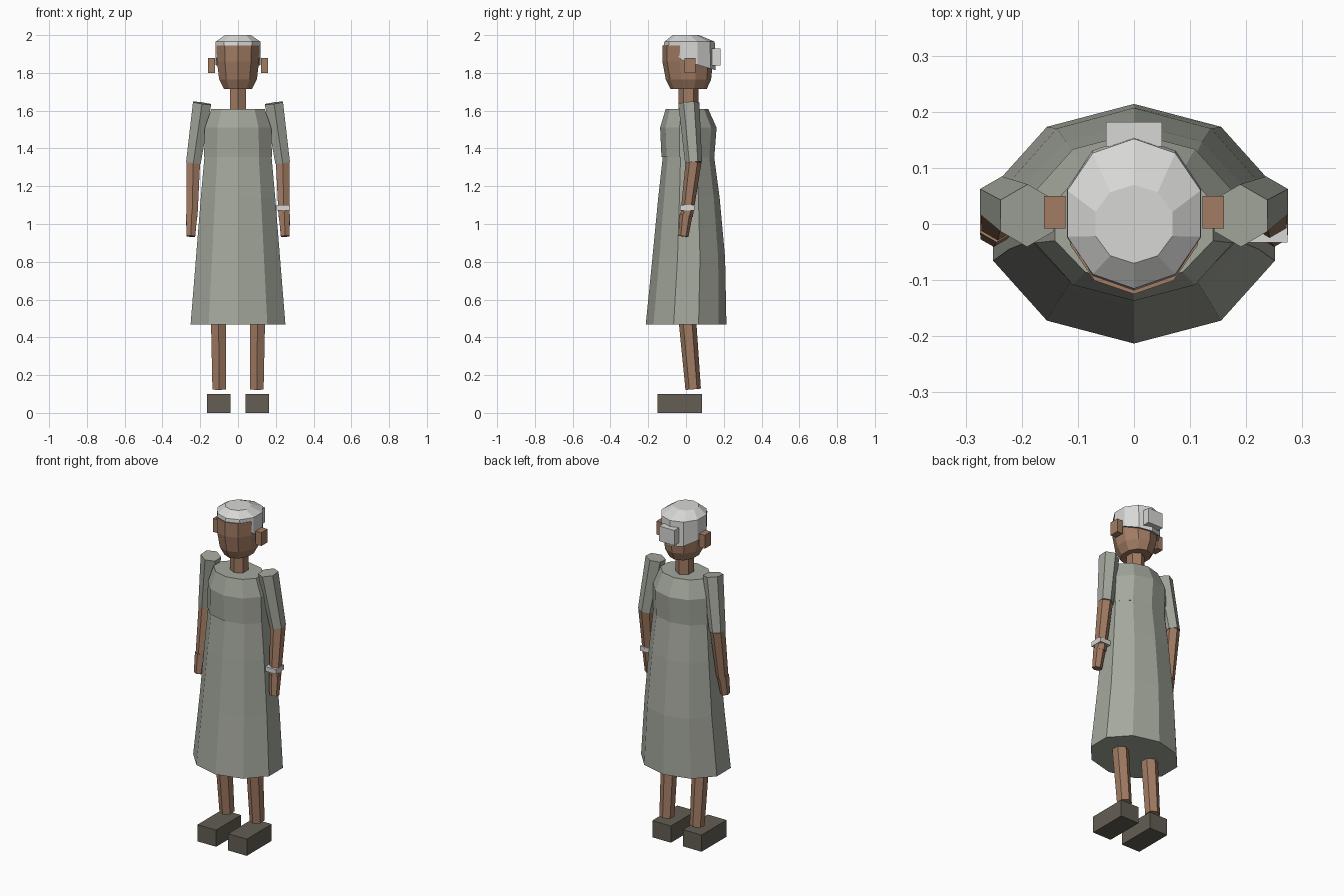
import bpy, bmesh, math
from mathutils import Vector

if "Cube" in bpy.data.objects:
    bpy.data.objects.remove(bpy.data.objects["Cube"])


def material(name, rgb):
    m = bpy.data.materials.new(name)
    m.diffuse_color = (*rgb, 1)
    m.use_nodes = True
    m.node_tree.nodes["Principled BSDF"].inputs["Base Color"].default_value = m.diffuse_color
    return m


CLOTH = material("grey green cloth", (0.37, 0.39, 0.335))
SKIN = material("brown skin", (0.36, 0.20, 0.125))
SILVER = material("silver grey", (0.68, 0.68, 0.67))
LEATHER = material("dark leather", (0.125, 0.112, 0.088))


def loft(name, rings, mat):
    """Closed skin through equal-length rings of points, lowest ring first."""
    bm = bmesh.new()
    loops = [[bm.verts.new(p) for p in ring] for ring in rings]
    n = len(loops[0])
    for a, b in zip(loops, loops[1:]):
        for i in range(n):
            j = (i + 1) % n
            bm.faces.new((a[i], a[j], b[j], b[i]))
    bm.faces.new(loops[0][::-1])
    bm.faces.new(loops[-1])
    bmesh.ops.recalc_face_normals(bm, faces=bm.faces[:])
    me = bpy.data.meshes.new(name)
    bm.to_mesh(me)
    bm.free()
    me.materials.append(mat)
    ob = bpy.data.objects.new(name, me)
    bpy.context.collection.objects.link(ob)
    return ob


def oval(z, rx, front, back, n=10, x=0):
    """Ring with a point at the front, from half width and y extents."""
    cy, ry = (front + back) / 2, (back - front) / 2
    return [Vector((x + rx * math.cos(t), cy + ry * math.sin(t), z))
            for t in (math.tau * i / n - math.pi / 2 for i in range(n))]


def limb(name, a, b, ra, rb, mat):
    """Six-sided tapered limb with ends square to its axis."""
    a, b = Vector(a), Vector(b)
    d = (b - a).normalized()
    u = Vector((0, 1, 0)).cross(d).normalized()
    v = d.cross(u)
    angles = [math.tau * i / 6 + math.pi / 2 for i in range(6)]
    return loft(name, [[c + u * r * math.cos(t) + v * r * math.sin(t) for t in angles]
                       for c, r in ((a, ra), (b, rb))], mat)


def box(name, lo, hi, mat):
    rings = [[Vector((x, y, z)) for x, y in
              ((lo[0], lo[1]), (hi[0], lo[1]), (hi[0], hi[1]), (lo[0], hi[1]))]
             for z in (lo[2], hi[2])]
    return loft(name, rings, mat)


# Dress
loft("skirt", [oval(0.468, 0.264, -0.213, 0.214), oval(0.82, 0.234, -0.178, 0.207),
               oval(1.14, 0.207, -0.147, 0.178), oval(1.365, 0.186, -0.122, 0.148)], CLOTH)
loft("bodice", [oval(1.355, 0.189, -0.13, 0.15), oval(1.51, 0.185, -0.137, 0.162),
                oval(1.61, 0.148, -0.107, 0.117)], CLOTH)

# Neck and head
loft("neck", [oval(1.58, 0.05, -0.04, 0.065, 6), oval(1.73, 0.05, -0.04, 0.065, 6)], SKIN)
loft("head", [oval(1.715, 0.078, -0.082, 0.11), oval(1.765, 0.105, -0.107, 0.133),
              oval(1.86, 0.117, -0.125, 0.142), oval(1.945, 0.12, -0.125, 0.13)], SKIN)

# Hair cap with a hairline that drops toward the back
hairline = oval(1.945, 0.126, -0.118, 0.157)
for p in hairline:
    if p.y > -0.06:
        p.z = 1.87 - 0.3 * (p.y + 0.03)
loft("hair", [hairline, oval(1.965, 0.125, -0.115, 0.152),
              oval(2.0, 0.072, -0.07, 0.07)], SILVER)
box("hair_bun", (-0.05, 0.138, 1.84), (0.05, 0.182, 1.93), SILVER)

# Paired parts
for s, side in ((-1, "left"), (1, "right")):
    def box_pair(name, x0, x1, y0, y1, z0, z1, mat):
        xs = sorted((s * x0, s * x1))
        return box(f"{side}_{name}", (xs[0], y0, z0), (xs[1], y1, z1), mat)

    box_pair("ear", 0.122, 0.16, -0.008, 0.05, 1.80, 1.88, SKIN)
    box_pair("shoe", 0.04, 0.163, -0.15, 0.086, 0, 0.1, LEATHER)
    limb(f"{side}_leg", (s * 0.1, 0.038, 0.125), (s * 0.103, 0.005, 0.52), 0.041, 0.047, SKIN)
    limb(f"{side}_sleeve", (s * 0.236, 0.04, 1.325), (s * 0.19, 0.015, 1.64), 0.045, 0.056, CLOTH)
    limb(f"{side}_forearm", (s * 0.243, 0.003, 1.04), (s * 0.237, 0.04, 1.33), 0.033, 0.042, SKIN)
    limb(f"{side}_hand", (s * 0.25, -0.014, 0.935), (s * 0.245, 0.001, 1.05), 0.027, 0.034, SKIN)

# Wristband
box("wristband", (0.204, -0.033, 1.072), (0.274, 0.044, 1.1), SILVER)
